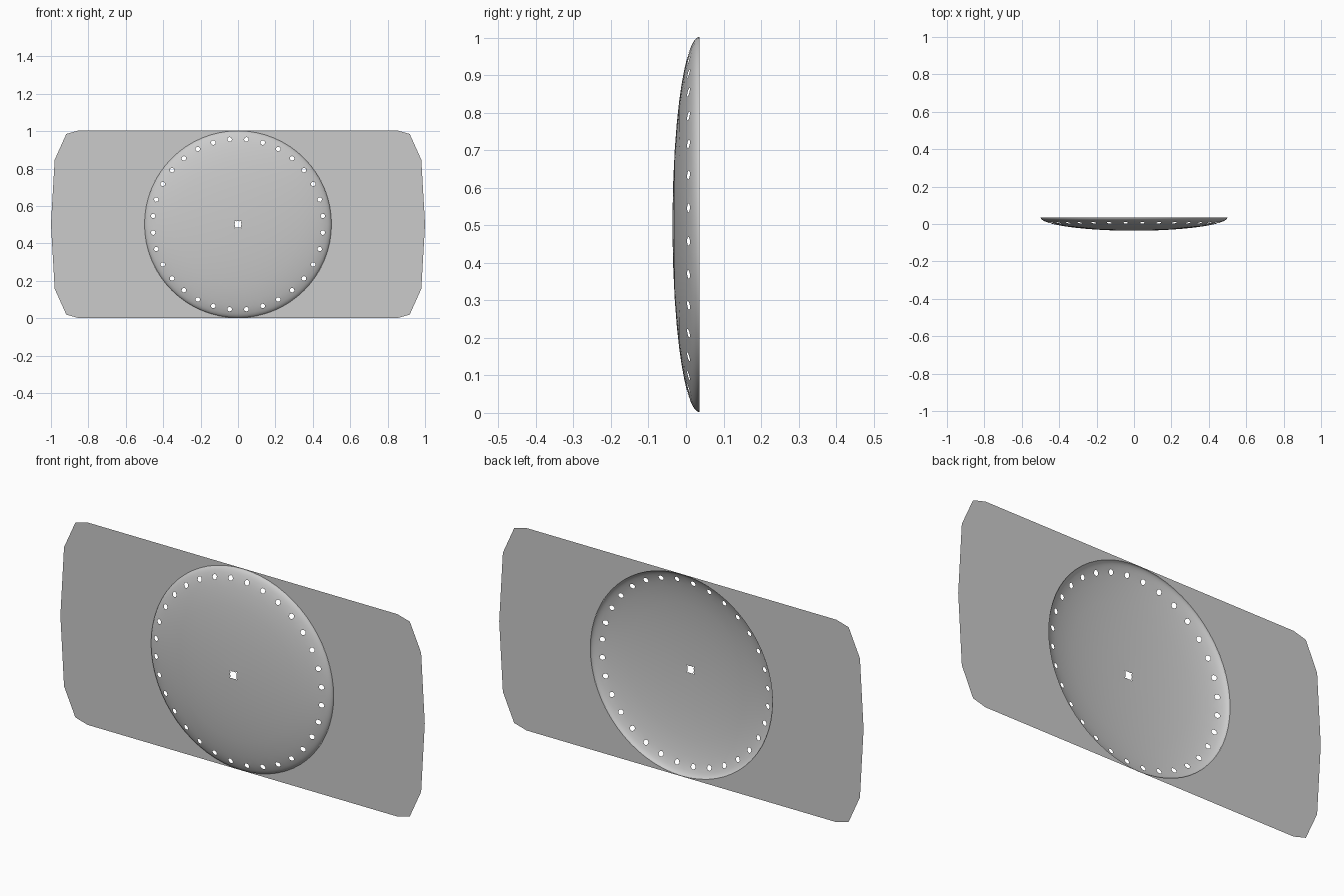
import bpy, bmesh, math

if "Cube" in bpy.data.objects:
    bpy.data.objects.remove(bpy.data.objects["Cube"])

CZ, R, HOLES = 0.502, 0.5, 32
STEP = 2 * math.pi / HOLES
BACK, DEPTH = 0.036, 0.072

steel = bpy.data.materials.new("plain grey")
steel.diffuse_color = (0.6, 0.6, 0.6, 1)
steel.use_nodes = True
steel.node_tree.nodes["Principled BSDF"].inputs["Base Color"].default_value = steel.diffuse_color


def dome_y(r):
    return BACK - DEPTH * math.sqrt(max(0, 1 - (r / R) ** 2))


def finish(bm, name, smooth):
    bmesh.ops.remove_doubles(bm, verts=bm.verts, dist=1e-5)
    bm.normal_update()
    for f in bm.faces:
        if f.normal.y > 0:
            f.normal_flip()
        f.smooth = smooth
    me = bpy.data.meshes.new(name)
    bm.to_mesh(me)
    bm.free()
    me.materials.append(steel)
    ob = bpy.data.objects.new(name, me)
    bpy.context.collection.objects.link(ob)


# Flat plate: chamfered outline around a round opening
quarter = [(1.0, 0), (0.98, 0.345), (0.918, 0.483), (0.85, CZ)]
half = quarter + [(-x, z) for x, z in reversed(quarter)]
outline = half + [(x, -z) for x, z in reversed(half[1:-1])]


def outer(a):
    dx, dz = math.cos(a), math.sin(a)
    best = 9
    for (x1, z1), (x2, z2) in zip(outline, outline[1:] + outline[:1]):
        ex, ez = x2 - x1, z2 - z1
        d = dx * ez - dz * ex
        if abs(d) < 1e-9:
            continue
        t = (x1 * ez - z1 * ex) / d
        s = (x1 * dz - z1 * dx) / d
        if t > 0 and -1e-6 <= s <= 1 + 1e-6:
            best = min(best, t)
    return best * dx, best * dz


angles = {round(i * STEP / 2, 6) for i in range(HOLES * 2)}
angles |= {round(math.atan2(z, x) % (2 * math.pi), 6) for x, z in outline}
angles = sorted(angles)
bm = bmesh.new()
ring_in = [bm.verts.new((R * math.cos(a), BACK, CZ + R * math.sin(a))) for a in angles]
ring_out = []
for a in angles:
    x, z = outer(a)
    ring_out.append(bm.verts.new((x, BACK, CZ + z)))
n = len(angles)
for i in range(n):
    j = (i + 1) % n
    bm.faces.new((ring_in[i], ring_in[j], ring_out[j], ring_out[i]))
finish(bm, "flat_plate", False)

# Dished disc: shallow elliptical dome with a notched centre hole
bm = bmesh.new()


def point(r, a):
    return bm.verts.new((r * math.cos(a), dome_y(r), CZ + r * math.sin(a)))


def centre_radius(a):
    return 0.018 + 0.009 * max(0, -math.cos(4 * a)) ** 6


def strip(radii):
    rows = []
    for r in radii:
        rows.append([point(r or centre_radius(i * STEP / 2), i * STEP / 2)
                     for i in range(HOLES * 2)])
    for p, q in zip(rows, rows[1:]):
        for i in range(len(p)):
            j = (i + 1) % len(p)
            bm.faces.new((p[i], p[j], q[j], q[i]))


strip([0, 0.04, 0.12, 0.2, 0.27, 0.33, 0.37, 0.41, 0.436])
strip([0.476, 0.485, 0.492, 0.497, 0.4993, R])

# Ring of small perforations: one cell with an octagonal hole each
RM, HALF, HR = 0.456, 0.02, 0.0125
cell = [(1, 0), (1, 1), (0, 1), (-1, 1), (-1, 0), (-1, -1), (0, -1), (1, -1)]
for k in range(HOLES):
    mid = (k + 0.5) * STEP
    edge = [point(RM + v * HALF, mid + u * STEP / 2) for u, v in cell]
    hole = []
    for i in range(8):
        t = i * math.pi / 4
        hole.append(point(RM + HR * math.sin(t), mid + HR * math.cos(t) / RM))
    for i in range(8):
        j = (i + 1) % 8
        bm.faces.new((edge[i], edge[j], hole[j], hole[i]))
finish(bm, "dished_disc", True)
